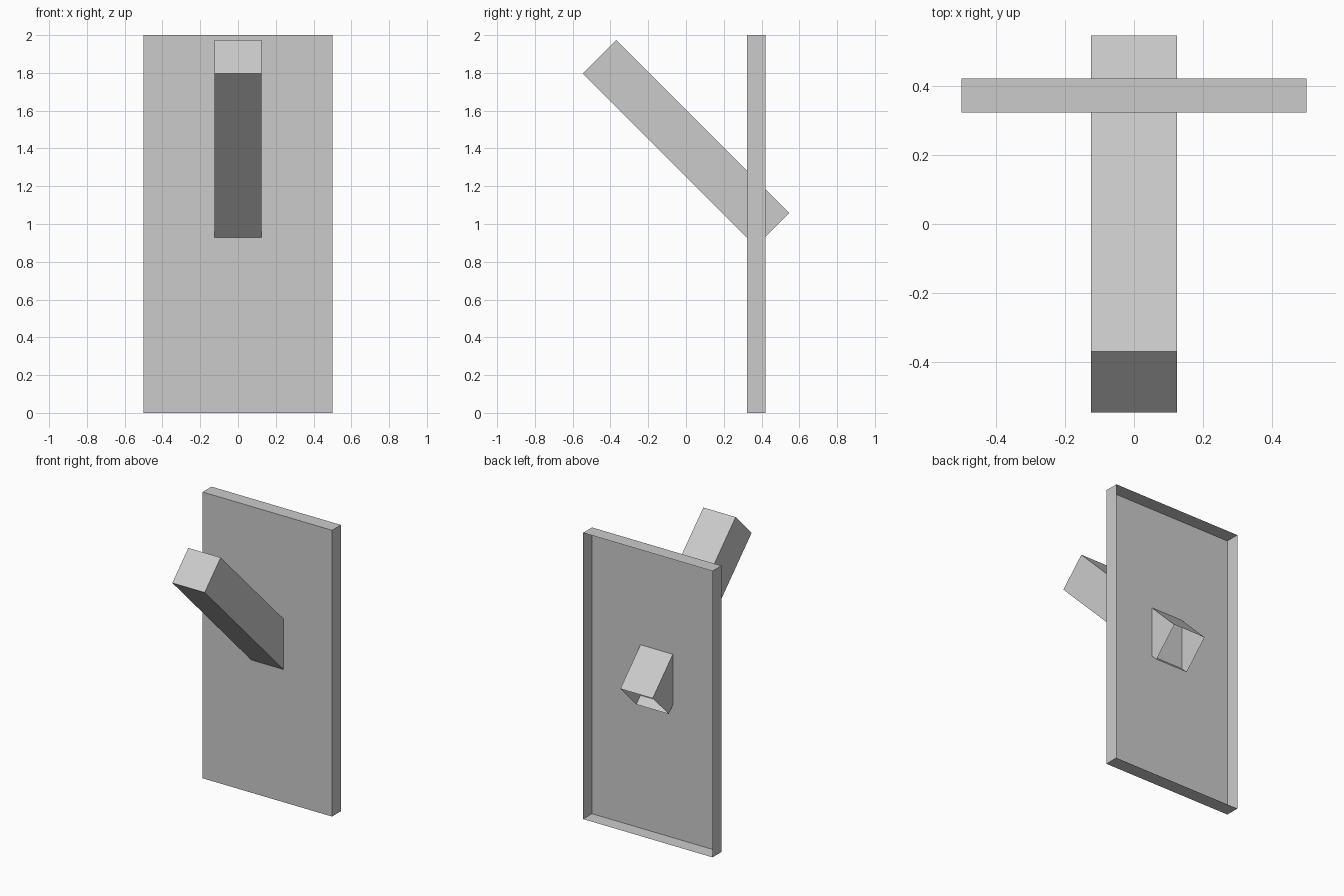
import bpy, bmesh, math

if "Cube" in bpy.data.objects:
    bpy.data.objects.remove(bpy.data.objects["Cube"])


def open_box(name, size, location, tilt=0.0):
    """Box shell whose rear (+y) face is left open."""
    bm = bmesh.new()
    bmesh.ops.create_cube(bm, size=1.0)
    bmesh.ops.scale(bm, vec=size, verts=bm.verts)
    bm.normal_update()
    rear = [f for f in bm.faces if f.normal.y > 0.9]
    bmesh.ops.delete(bm, geom=rear, context='FACES_ONLY')
    mesh = bpy.data.meshes.new(name)
    bm.to_mesh(mesh)
    bm.free()
    obj = bpy.data.objects.new(name, mesh)
    obj.location = location
    obj.rotation_euler.x = tilt
    bpy.context.collection.objects.link(obj)
    return obj


# Upright panel, hollow at the back
open_box("back_panel", (1.0, 0.098, 2.0), (0, 0.373, 1.0))

# Square arm sloping down through the panel, open at its lower end
open_box("slanted_arm", (0.25, 1.296, 0.25), (0, 0, 1.428), math.radians(-45))
